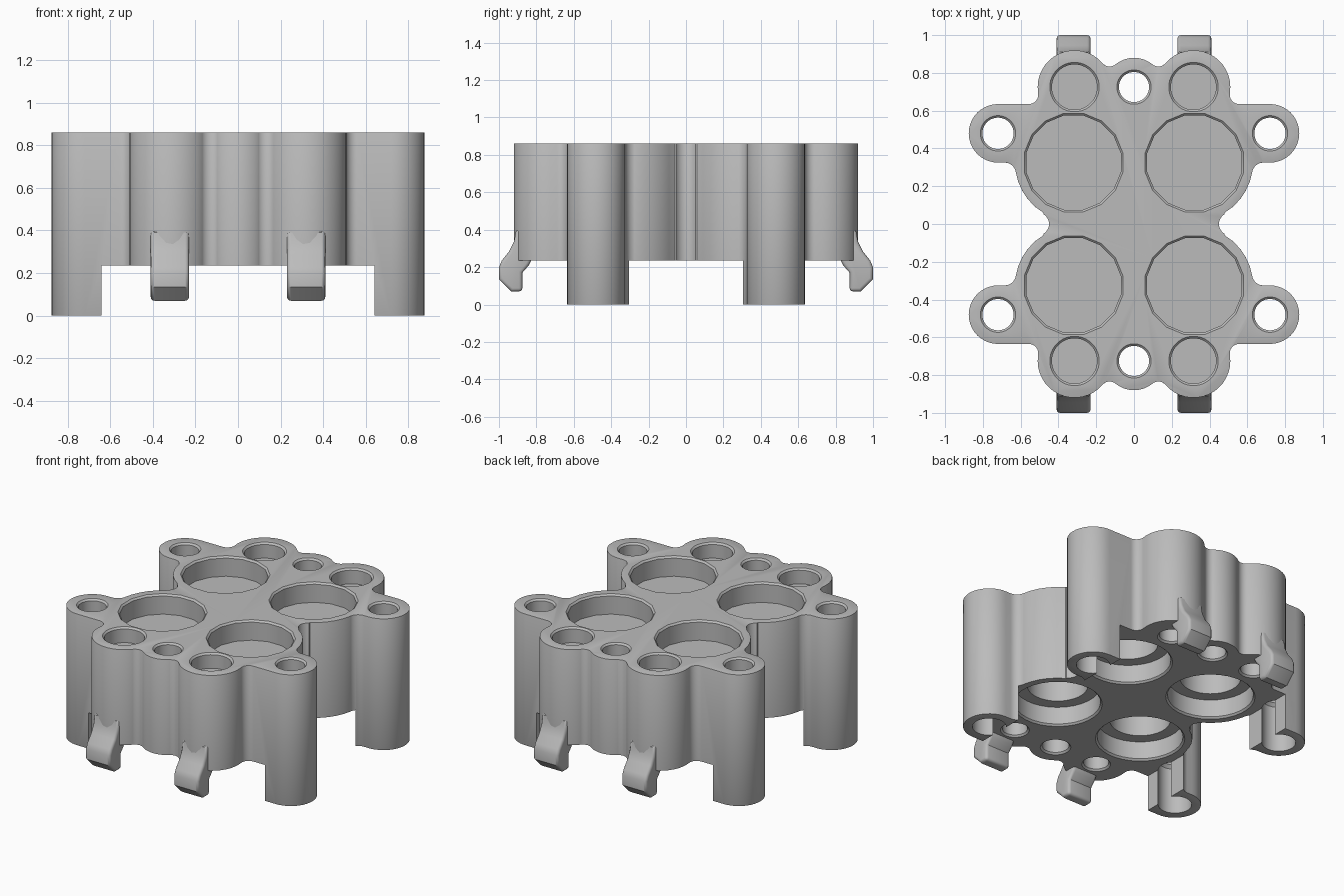
import bpy, bmesh
from math import sin, cos, pi, radians

cube = bpy.data.objects.get("Cube")
if cube:
    bpy.data.objects.remove(cube, do_unlink=True)

TOP, UNDER, CUT = 0.86, 0.235, 0.011

grey = bpy.data.materials.new("plain_grey")
grey.use_nodes = True
grey.diffuse_color = (0.5, 0.5, 0.5, 1)
grey.node_tree.nodes["Principled BSDF"].inputs["Base Color"].default_value = (0.5, 0.5, 0.5, 1)


def make_object(name, bm):
    bmesh.ops.recalc_face_normals(bm, faces=bm.faces)
    mesh = bpy.data.meshes.new(name)
    bm.to_mesh(mesh)
    bm.free()
    mesh.materials.append(grey)
    obj = bpy.data.objects.new(name, mesh)
    bpy.context.collection.objects.link(obj)
    return obj


def activate(obj):
    bpy.ops.object.select_all(action='DESELECT')
    obj.select_set(True)
    bpy.context.view_layer.objects.active = obj


def apply_all(obj):
    activate(obj)
    for mod in list(obj.modifiers):
        bpy.ops.object.modifier_apply(modifier=mod.name)


def prism(name, points, direction):
    bm = bmesh.new()
    face = bm.faces.new([bm.verts.new(p) for p in points])
    new = bmesh.ops.extrude_face_region(bm, geom=[face])["geom"]
    bmesh.ops.translate(bm, vec=direction,
                        verts=[v for v in new if isinstance(v, bmesh.types.BMVert)])
    return make_object(name, bm)


def bevel(obj, width, segments):
    mod = obj.modifiers.new("Bevel", 'BEVEL')
    mod.width, mod.segments = width, segments
    mod.limit_method, mod.angle_limit = 'ANGLE', radians(50)


def arc(cx, cy, r, start, end):
    n = max(3, int(abs(end - start) / 9))
    angles = [radians(start + (end - start) * i / n) for i in range(n + 1)]
    return [(cx + r * cos(a), cy + r * sin(a)) for a in angles]


def lathe(bm, x, y, sides, profile):
    """Closed solid of revolution from (radius, height) pairs."""
    rings = []
    for r, z in profile:
        rings.append([bm.verts.new((x + r * cos(2 * pi * (i + 0.5) / sides),
                                    y + r * sin(2 * pi * (i + 0.5) / sides), z))
                      for i in range(sides)])
    for low, high in zip(rings, rings[1:]):
        for i in range(sides):
            j = (i + 1) % sides
            bm.faces.new((low[i], low[j], high[j], high[i]))
    bm.faces.new(rings[0][::-1])
    bm.faces.new(rings[-1])


def subtract(obj, cutter):
    cutter.hide_render = True
    mod = obj.modifiers.new("Cut", 'BOOLEAN')
    mod.operation, mod.solver, mod.object = 'DIFFERENCE', 'EXACT', cutter
    apply_all(obj)
    bpy.data.objects.remove(cutter, do_unlink=True)


# Lobed outline: one quarter from the waist round to the middle lobe
quarter = (arc(0.51, 0, 0.06, 180, 120)
           + arc(0.32, 0.325, 0.31, -59, -9.3)
           + arc(0.685, 0.265, 0.06, 170, 90)
           + arc(0.72, 0.48, 0.155, -90, 90)
           + arc(0.557, 0.685, 0.05, 270, 171)
           + arc(0.315, 0.725, 0.195, -9, 139)
           + arc(0.129, 0.884, 0.05, 319, 231)
           + arc(0, 0.725, 0.155, 51, 90))
half = quarter + [(-x, y) for x, y in quarter[-2::-1]]
outline = half + [(-x, -y) for x, y in half[1:-1]]
body = prism("holder_body", [(x, y, 0) for x, y in outline], (0, 0, TOP))
bevel(body, CUT, 2)
apply_all(body)

# Clear the underside, leaving four corner legs
box = bmesh.new()
bmesh.ops.create_cube(box, size=1)
bmesh.ops.scale(box, vec=(1.28, 3, 1), verts=box.verts)
bmesh.ops.translate(box, vec=(0, 0, UNDER - 0.5), verts=box.verts)
subtract(body, make_object("underside_cutter", box))


def top_rim(r):
    return [(r, TOP - CUT), (r + CUT, TOP), (r + CUT, TOP + 0.1)]


def bottom_rim(r, z):
    return [(r + CUT, z - 0.1), (r + CUT, z), (r, z + CUT)]


# Pockets, wire holes and bolt holes
holes = bmesh.new()
for sy in (-1, 1):
    lathe(holes, 0, sy * 0.725, 32, bottom_rim(0.08, UNDER) + top_rim(0.08))
    for sx in (-1, 1):
        lathe(holes, sx * 0.32, sy * 0.325, 16, [(0.255, TOP - 0.13)] + top_rim(0.255))
        lathe(holes, sx * 0.32, sy * 0.325, 32,
              bottom_rim(0.255, UNDER) + [(0.255, 0.36), (0.18, 0.36), (0.18, 0.68)])
        lathe(holes, sx * 0.315, sy * 0.725, 32, [(0.12, TOP - 0.1)] + top_rim(0.12))
        lathe(holes, sx * 0.315, sy * 0.725, 32, bottom_rim(0.075, UNDER) + [(0.075, 0.7)])
        lathe(holes, sx * 0.72, sy * 0.48, 32,
              [(0.1, -0.1), (0.1, 0.3), (0.083, 0.32)] + top_rim(0.083))
subtract(body, make_object("hole_cutter", holes))
activate(body)
bpy.ops.object.shade_smooth_by_angle(angle=radians(30))

# Clip hooks on the front and back
hook = [(0.82, 0.25), (0.84, 0.21), (0.875, 0.17), (0.875, 0.07), (0.935, 0.07),
        (1.0, 0.135), (1.0, 0.2), (0.985, 0.235), (0.945, 0.285), (0.92, 0.335),
        (0.91, 0.39), (0.87, 0.42), (0.83, 0.4)]
for sy, end in ((-1, "front"), (1, "back")):
    for sx, side in ((-1, "right"), (1, "left")):
        clip = prism(f"{end}_{side}_hook",
                     [(sx * 0.32 - 0.09, sy * y, z) for y, z in hook], (0.18, 0, 0))
        bevel(clip, 0.018, 3)
        apply_all(clip)
        bpy.ops.object.shade_smooth_by_angle(angle=radians(35))
